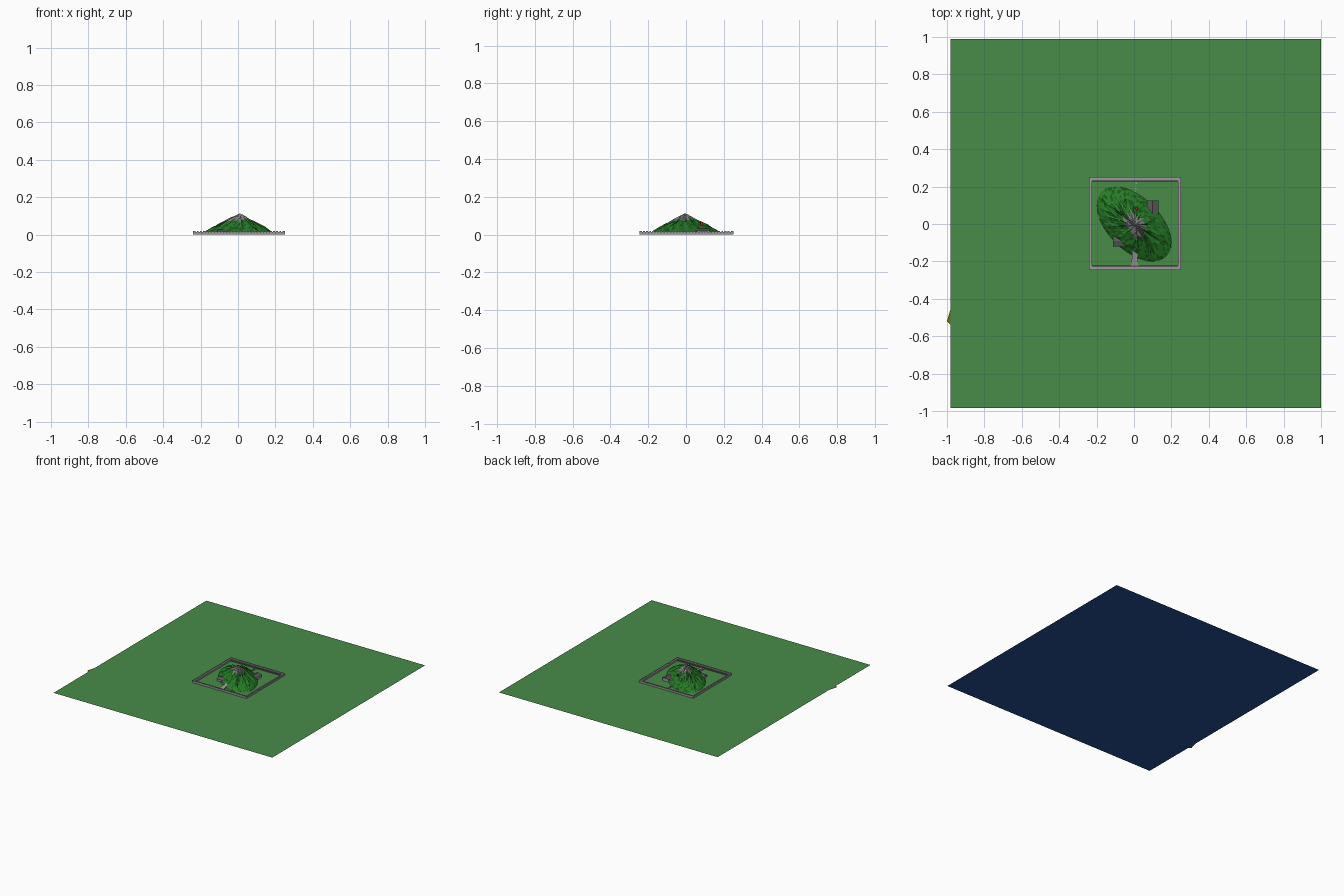
import bpy, bmesh, math, random
from mathutils import Vector, noise

if "Cube" in bpy.data.objects:
    bpy.data.objects.remove(bpy.data.objects["Cube"])

random.seed(4)


def material(name, rgb):
    m = bpy.data.materials.new(name)
    m.diffuse_color = (*rgb, 1)
    m.use_nodes = True
    m.node_tree.nodes["Principled BSDF"].inputs["Base Color"].default_value = m.diffuse_color
    return m


GRASS = material("grass", (0.065, 0.26, 0.065))
WATER = material("water", (0.018, 0.08, 0.30))
EARTH = material("earth", (0.155, 0.14, 0.007))
DARK = material("forest_dark", (0.01, 0.10, 0.01))
MID = material("forest_mid", (0.02, 0.20, 0.02))
ROCK = material("rock", (0.25, 0.25, 0.25))
STONE = material("stone", (0.32, 0.32, 0.32))
ROOF = material("roof", (0.10, 0.10, 0.10))
RED = material("red", (0.5, 0.03, 0.02))


def make(name, verts, faces, mats):
    me = bpy.data.meshes.new(name)
    me.from_pydata(verts, [], faces)
    for m in mats:
        me.materials.append(m)
    ob = bpy.data.objects.new(name, me)
    bpy.context.collection.objects.link(ob)
    return ob


def boxes(name, spans, mat):
    """One object made of several boxes given as (x0, x1, y0, y1, z0, z1)."""
    verts, faces = [], []
    for x0, x1, y0, y1, z0, z1 in spans:
        n = len(verts)
        verts += [(x, y, z) for z in (z0, z1)
                  for x, y in ((x0, y0), (x1, y0), (x1, y1), (x0, y1))]
        faces += [[n + i for i in f] for f in
                  ((3, 2, 1, 0), (4, 5, 6, 7), (0, 1, 5, 4),
                   (1, 2, 6, 5), (2, 3, 7, 6), (3, 0, 4, 7))]
    return make(name, verts, faces, [mat])


def sheet(name, pts, z, mat):
    return make(name, [(x, y, z) for x, y in pts], [list(range(len(pts)))], [mat])


# Almost coplanar ground layers: water, earth, grass
square = [(-0.98, -0.985), (1, -0.985), (1, 0.99), (-0.98, 0.99)]
sheet("water", square, 0.0, WATER)
coast = [(-1.0, -0.52), (-0.97, -0.55), (-0.6, -0.72), (-0.2, -0.66), (0.3, -0.62),
         (0.55, -0.4), (0.5, 0.0), (0.75, 0.3), (0.6, 0.55), (0.3, 0.6),
         (-0.1, 0.78), (-0.5, 0.6), (-0.93, 0.4), (-0.8, 0.0), (-0.96, -0.38)]
sheet("earth", coast, 0.00001, EARTH)
sheet("grass", square, 0.00002, GRASS)

# Square curtain wall with parapet teeth
X0, X1, Y0, Y1, T = -0.24, 0.25, -0.247, 0.25, 0.016
boxes("curtain_wall", [(X0, X1, Y0, Y0 + T, 0, 0.014), (X0, X1, Y1 - T, Y1, 0, 0.014),
                       (X0, X0 + T, Y0 + T, Y1 - T, 0, 0.014),
                       (X1 - T, X1, Y0 + T, Y1 - T, 0, 0.014)], STONE)
teeth = []
N, W = 30, 0.005
for i in range(N):
    x = X0 + (X1 - X0) * (i + 0.2) / N
    y = Y0 + (Y1 - Y0) * (i + 0.2) / N
    for yy in (Y0, Y1 - W):
        teeth.append((x, x + 0.010, yy, yy + W, 0.014, 0.0185))
    for xx in (X0, X1 - W):
        teeth.append((xx, xx + W, y, y + 0.010, 0.014, 0.0185))
boxes("parapet_teeth", teeth, STONE)
# Darker walkway along the inside of front and back walls
boxes("wall_walk", [(X0 + T, X1 - T, y, y + 0.008, 0, 0.010)
                    for y in (Y0 + T, Y1 - T - 0.008)], ROOF)

# Mountain: polar grid on a diagonal ellipse with a ridged profile
PROFILE = [(0, 0.113), (0.1, 0.101), (0.2, 0.089), (0.32, 0.075), (0.45, 0.062),
           (0.58, 0.049), (0.7, 0.037), (0.82, 0.024), (0.92, 0.012), (1.0, 0.001)]
SEG, A, B = 56, 0.245, 0.14
verts, faces = [(0.008, -0.005, 0.113)], []
ridge = [random.uniform(-1, 1) for _ in range(SEG)]
for s, h in PROFILE[1:]:
    for i in range(SEG):
        a = 2 * math.pi * i / SEG
        u, v = A * s * math.cos(a), B * s * math.sin(a)
        x, y = (-u + v) * 0.7071, (u + v) * 0.7071
        rough = 0.006 * ridge[i] + 0.006 * noise.noise(Vector((x * 25, y * 25, 3)))
        rough += random.uniform(-0.003, 0.003)
        z = max(0.001, h + rough * math.sin(math.pi * min(1, s * 0.9 + 0.08)))
        verts.append((x + 0.008 * (1 - s), y - 0.005 * (1 - s), z))
R = len(PROFILE) - 1
for i in range(SEG):
    j = (i + 1) % SEG
    faces.append((0, 1 + j, 1 + i))
    for r in range(R - 1):
        a, b = 1 + r * SEG + i, 1 + r * SEG + j
        faces += [(a, b, b + SEG), (a, b + SEG, a + SEG)]
mountain = make("mountain", verts, faces, [ROCK, DARK, MID])
for p in mountain.data.polygons:
    z = p.center.z + random.uniform(-0.008, 0.008)
    p.material_index = 0 if z > 0.077 else random.choice((1, 2, 2))
bm = bmesh.new()
bm.from_mesh(mountain.data)
bmesh.ops.recalc_face_normals(bm, faces=bm.faces)
if sum(f.normal.z for f in bm.faces) < 0:
    bmesh.ops.reverse_faces(bm, faces=bm.faces)
bm.to_mesh(mountain.data)
bm.free()


# Gabled halls inside the wall
def hall(name, x0, x1, y0, y1, eave, top, along_x):
    boxes(name + "_walls", [(x0 + 0.003, x1 - 0.003, y0 + 0.003, y1 - 0.003, 0, eave)], STONE)
    xm, ym = (x0 + x1) / 2, (y0 + y1) / 2
    base = [(x0, y0, eave), (x1, y0, eave), (x1, y1, eave), (x0, y1, eave)]
    if along_x:
        v = base + [(x0, ym, top), (x1, ym, top)]
        f = [(0, 1, 5, 4), (2, 3, 4, 5), (0, 4, 3), (1, 2, 5), (3, 2, 1, 0)]
    else:
        v = base + [(xm, y0, top), (xm, y1, top)]
        f = [(1, 2, 5, 4), (3, 0, 4, 5), (0, 1, 4), (2, 3, 5), (3, 2, 1, 0)]
    make(name + "_roof", v, f, [ROOF])


hall("long_hall", -0.112, 0.0, -0.12, -0.06, 0.017, 0.026, True)
hall("side_hall", 0.07, 0.13, 0.05, 0.125, 0.022, 0.032, False)

# Paved ramp from the front wall to the foot of the mountain
make("ramp", [(-0.016, -0.231, 0.002), (0.024, -0.231, 0.002), (0.015, -0.125, 0.024),
              (-0.006, -0.125, 0.024), (-0.016, -0.231, 0), (0.024, -0.231, 0),
              (0.015, -0.125, 0), (-0.006, -0.125, 0)],
     [(0, 1, 2, 3), (7, 6, 5, 4), (0, 4, 5, 1), (1, 5, 6, 2), (2, 6, 7, 3), (3, 7, 4, 0)],
     [STONE])

# Small red shrine on the back slope and stepping stones behind it
boxes("shrine", [(0.008, 0.020, 0.078, 0.090, 0.03, 0.066)], RED)
boxes("stepping_stones", [(x, x + 0.007, y, y + 0.007, 0, 0.008) for x, y in
                          ((0.0, 0.17), (0.006, 0.185), (0.002, 0.2), (0.008, 0.215))], STONE)
